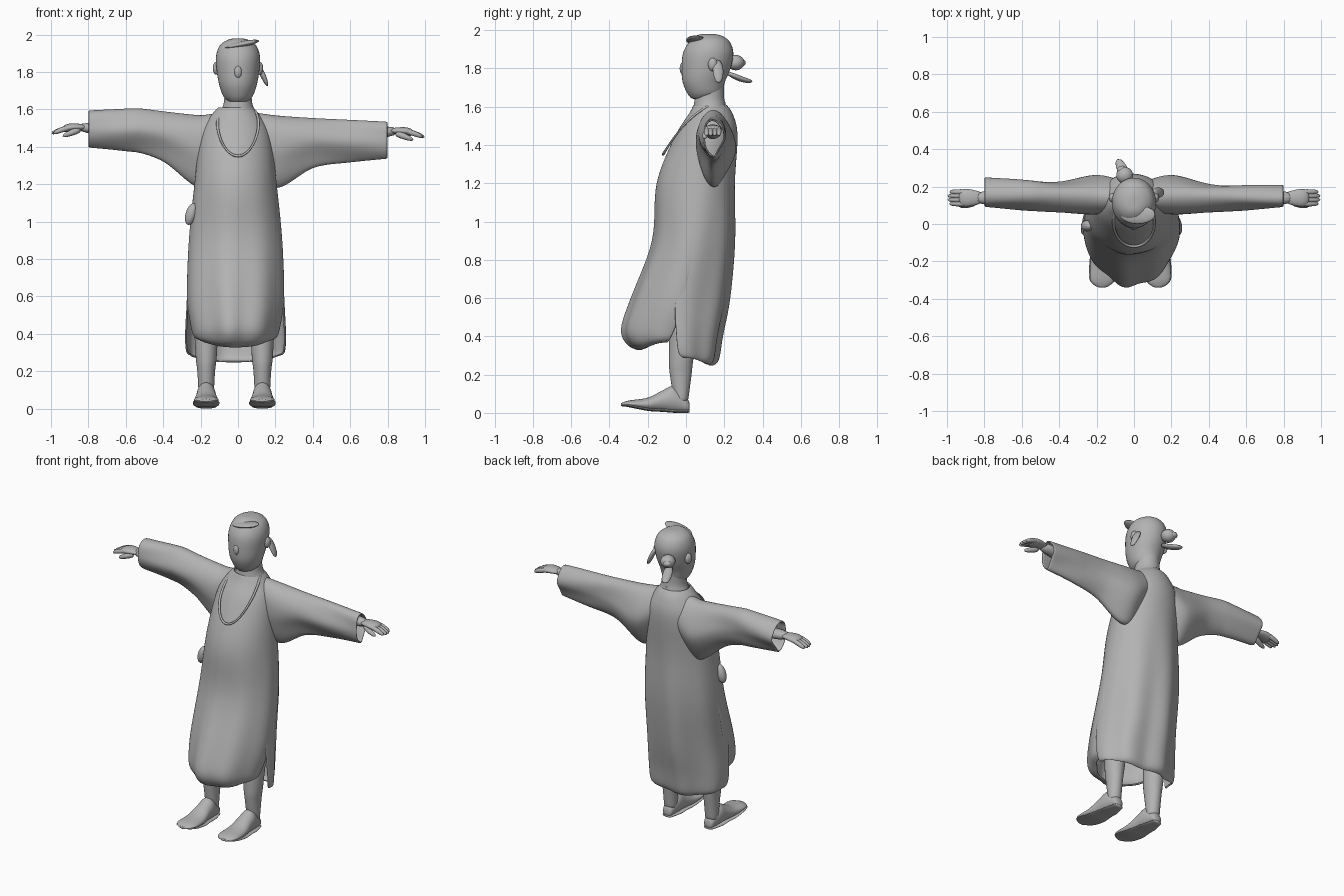
import bpy
import bmesh
from math import sin, cos, pi
from mathutils import Vector

if "Cube" in bpy.data.objects:
    bpy.data.objects.remove(bpy.data.objects["Cube"], do_unlink=True)

clay = bpy.data.materials.new("plain_grey")
clay.use_nodes = True
grey = (.45, .45, .45, 1)
clay.diffuse_color = grey
clay.node_tree.nodes["Principled BSDF"].inputs["Base Color"].default_value = grey

SIDES = (("left", 1), ("right", -1))


def circle(count):
    return [(cos(2 * pi * i / count), sin(2 * pi * i / count)) for i in range(count)]


def blend(keys, steps=4):
    """Fill in smooth in-between rows through a few key rows."""
    keys = [Vector(key) for key in keys]
    last = len(keys) - 1
    rows = []
    for i in range(last):
        before, start, end, after = (keys[min(max(i + k, 0), last)] for k in (-1, 0, 1, 2))
        tangent_in, tangent_out = (end - before) / 2, (after - start) / 2
        for step in range(steps):
            t = step / steps
            ease = t * t * (3 - 2 * t)
            rows.append(start * (1 - ease) + end * ease
                        + tangent_in * t * (1 - t) ** 2 - tangent_out * t * t * (1 - t))
    return rows + [keys[-1]]


def loft(name, rings, closed=True, cap=True, thickness=0):
    """Skin a list of equal point rings into a smooth surface."""
    bm = bmesh.new()
    rows = [[bm.verts.new(point) for point in ring] for ring in rings]
    count = len(rows[0])
    for lower, upper in zip(rows, rows[1:]):
        for i in range(count if closed else count - 1):
            j = (i + 1) % count
            bm.faces.new((lower[i], lower[j], upper[j], upper[i]))
    if cap and closed:
        bm.faces.new(rows[0][::-1])
        bm.faces.new(rows[-1])
    bmesh.ops.recalc_face_normals(bm, faces=bm.faces)
    for face in bm.faces:
        face.smooth = True
    mesh = bpy.data.meshes.new(name)
    bm.to_mesh(mesh)
    bm.free()
    mesh.materials.append(clay)
    part = bpy.data.objects.new(name, mesh)
    bpy.context.collection.objects.link(part)
    if thickness:
        cloth = part.modifiers.new("cloth_thickness", "SOLIDIFY")
        cloth.thickness, cloth.offset = thickness, 0
    part.modifiers.new("smoothing", "SUBSURF").levels = 1


def upright(name, keys, x=0):
    """Key rows of height, half width, front y and back y."""
    loft(name, [[(x + half * c, (front + back) / 2 + (back - front) / 2 * s, z)
                 for c, s in circle(20)]
                for z, half, front, back in blend(keys)])


def limb(name, path, radii, flat=1):
    """Tapered tube along a path; flat squashes it vertically."""
    points = [Vector(point) for point in path]
    rings = []
    for i, (point, radius) in enumerate(zip(points, radii)):
        along = points[min(i + 1, len(points) - 1)] - points[max(i - 1, 0)]
        side = along.cross(Vector((0, 0, 1))).normalized()
        up = side.cross(along).normalized() * flat
        rings.append([point + (side * c + up * s) * radius for c, s in circle(10)])
    loft(name, rings)


def blob(name, location, size, tilt=0):
    bpy.ops.mesh.primitive_uv_sphere_add(segments=20, ring_count=12, location=location,
                                         rotation=(0, tilt, 0))
    part = bpy.context.object
    part.name, part.scale = name, size
    part.data.materials.append(clay)
    bpy.ops.object.shade_smooth()


def panel(name, keys, fold, taper):
    """Half-wrap of folded cloth: height, half width, side edge y, outer y."""
    rings, count = [], 40
    hem = keys[0][0]
    for z, half, edge, outer in blend(keys):
        ring = []
        low = max(0, 1.3 - z)
        for i in range(count + 1):
            angle = -.1 + (pi + .2) * i / count
            crease = 1 + fold * low * sin(angle) * cos(7 * angle)
            lift = max(0, .04 - (z - hem) / 3) * abs(cos(angle)) ** 3
            narrow = 1 - taper * low * sin(angle) ** 2
            ring.append((half * cos(angle) * crease * narrow - .013,
                         edge + (outer - edge) * sin(angle) * crease, z + lift))
        rings.append(ring)
    loft(name, rings, closed=False, thickness=.01)


# Robe: front and back panels, parted by slits at the lower sides
sides = [(.6, .255, -.03), (.9, .245, .03), (1.2, .215, .07), (1.45, .185, .11),
         (1.56, .13, .12), (1.61, .085, .12)]
front_y = (-.28, -.17, -.15, -.05, .02, .045)
back_y = (.22, .25, .25, .265, .24, .205)
panel("robe_front", [(.33, .19, -.11, -.24), (.36, .22, -.1, -.3), (.44, .235, -.08, -.33)]
      + [row + (y,) for row, y in zip(sides, front_y)], fold=.05, taper=.2)
panel("robe_back", [(.25, .245, 0, .13), (.28, .26, -.02, .16), (.4, .265, -.03, .18)]
      + [row + (y,) for row, y in zip(sides, back_y)], fold=.07, taper=0)
blob("robe_side_knot", (-.25, -.01, 1.04), (.03, .03, .06), tilt=.3)

# Sleeves: distance out, bottom, top, front y, back y; the right arm is held higher
sleeve_keys = [(.06, 1.3, 1.585, .07, .22), (.2, 1.18, 1.565, .05, .255),
               (.4, 1.29, 1.55, .07, .22), (.6, 1.32, 1.54, .08, .22), (.8, 1.34, 1.53, .09, .22)]
for side, m in SIDES:
    rings = []
    for x, low, high, front, back in blend(sleeve_keys, 6):
        outer = min(1, max(0, 3 * x - .6))
        rise = .06 * outer if m < 0 else 0
        back -= m * .025 * outer * x
        ring = []
        for c, s in circle(24):
            pinch = 1 + .45 * min(s, 0)
            ripple = .007 * sin(9 * x + 4 * s)
            ring.append((m * x, (front + back) / 2 + (back - front) / 2 * c * pinch + ripple,
                         (low + high) / 2 + (high - low) / 2 * s + rise))
        rings.append(ring)
    loft(side + "_sleeve", rings, cap=False, thickness=.01)

    # Forearm, palm, fingers and thumb, placed from the wrist
    wrist = Vector((m * .83, .14, 1.49 + (.015 if m < 0 else -.005)))

    def reach(out, across, rise):
        return wrist + Vector((m * out, across, rise))

    limb(side + "_forearm", [reach(-.3, 0, -.03), reach(-.1, 0, -.01), reach(.03, 0, 0)],
         (.05, .045, .035), flat=.8)
    limb(side + "_palm", [reach(-.03, 0, 0), reach(.03, 0, 0), reach(.07, 0, 0),
                          reach(.11, 0, -.015)], (.03, .046, .053, .045), flat=.45)
    for k in range(4):
        spread = (k - 1.5) * .021
        tip = .175 - abs(spread) / 2
        limb(f"{side}_finger_{k + 1}", [reach(.06, spread, 0), reach(.12, spread, -.015),
                                        reach(tip, spread, -.035)], (.016, .016, .01))
    limb(side + "_thumb", [reach(.01, -.02, -.01), reach(.06, -.04, -.03),
                           reach(.11, -.045, -.05)], (.022, .018, .01))

# Neck, head and face
upright("neck", [(1.54, .13, .05, .22), (1.6, .09, .04, .21), (1.65, .075, .045, .2),
                 (1.74, .075, .05, .2)])
upright("head", [(1.64, .05, .03, .15), (1.67, .08, .005, .19), (1.73, .102, -.02, .205),
                 (1.8, .115, -.025, .235), (1.88, .12, -.018, .25), (1.94, .1, .015, .23),
                 (1.97, .06, .05, .19), (1.98, .02, .08, .15)])
blob("nose", (0, -.013, 1.8), (.022, .02, .035))
for side, m in SIDES:
    blob(side + "_ear", (m * .115, .14, 1.82), (.02, .025, .035))

# Headscarf: raised front fold, rear knot and loose tails
blob("scarf_front_fold", (.02, .05, 1.948), (.095, .05, .016), tilt=-.2)
blob("scarf_knot", (-.05, .26, 1.83), (.045, .045, .04))
limb("scarf_upper_tail", [(-.04, .22, 1.82), (-.06, .28, 1.83), (-.08, .31, 1.83)],
     (.025, .035, .02), flat=.8)
limb("scarf_lower_tail", [(-.03, .21, 1.78), (-.06, .29, 1.74), (-.09, .35, 1.73)],
     (.025, .036, .018), flat=.5)
limb("scarf_side_tail", [(.1, .16, 1.85), (.135, .17, 1.78), (.16, .17, 1.72)],
     (.025, .035, .015), flat=.5)

# Necklace: a closed loop resting on neck and chest
rings, count = [], 40
for i in range(count + 1):
    angle = 2 * pi * i / count
    drop = (1 - cos(angle)) / 2
    centre = Vector((.11 * sin(angle), .2 - .32 * drop ** .75, 1.62 - .27 * drop ** 1.5))
    outward = Vector((sin(angle), cos(angle), 0))
    rings.append([centre + (outward * c + Vector((0, 0, s))) * .008 for c, s in circle(8)])
loft("necklace", rings, cap=False)

# Legs and feet: feet run heel to toe as y, half width, bottom, top
foot_keys = [(.02, .03, 0, .06), (-.06, .05, 0, .14), (-.12, .055, .005, .12),
             (-.2, .065, .01, .08), (-.3, .065, .03, .065), (-.34, .02, .035, .05)]
for side, m in SIDES:
    centre = m * .15 - .02
    upright(side + "_leg", [(.05, .04, -.06, .01), (.2, .048, -.085, .03),
                            (.32, .06, -.09, .045), (.8, .08, -.08, .12)], centre)
    foot, sole = [], []
    for y, half, bottom, top in blend(foot_keys):
        foot.append([(centre + half * c, y, (bottom + top) / 2 + (top - bottom) / 2 * s)
                     for c, s in circle(16)])
        sole.append([(centre + half * c * 1.07, y, bottom + .009 * (1 + s))
                     for c, s in circle(16)])
    loft(side + "_foot", foot)
    loft(side + "_sandal_sole", sole)
